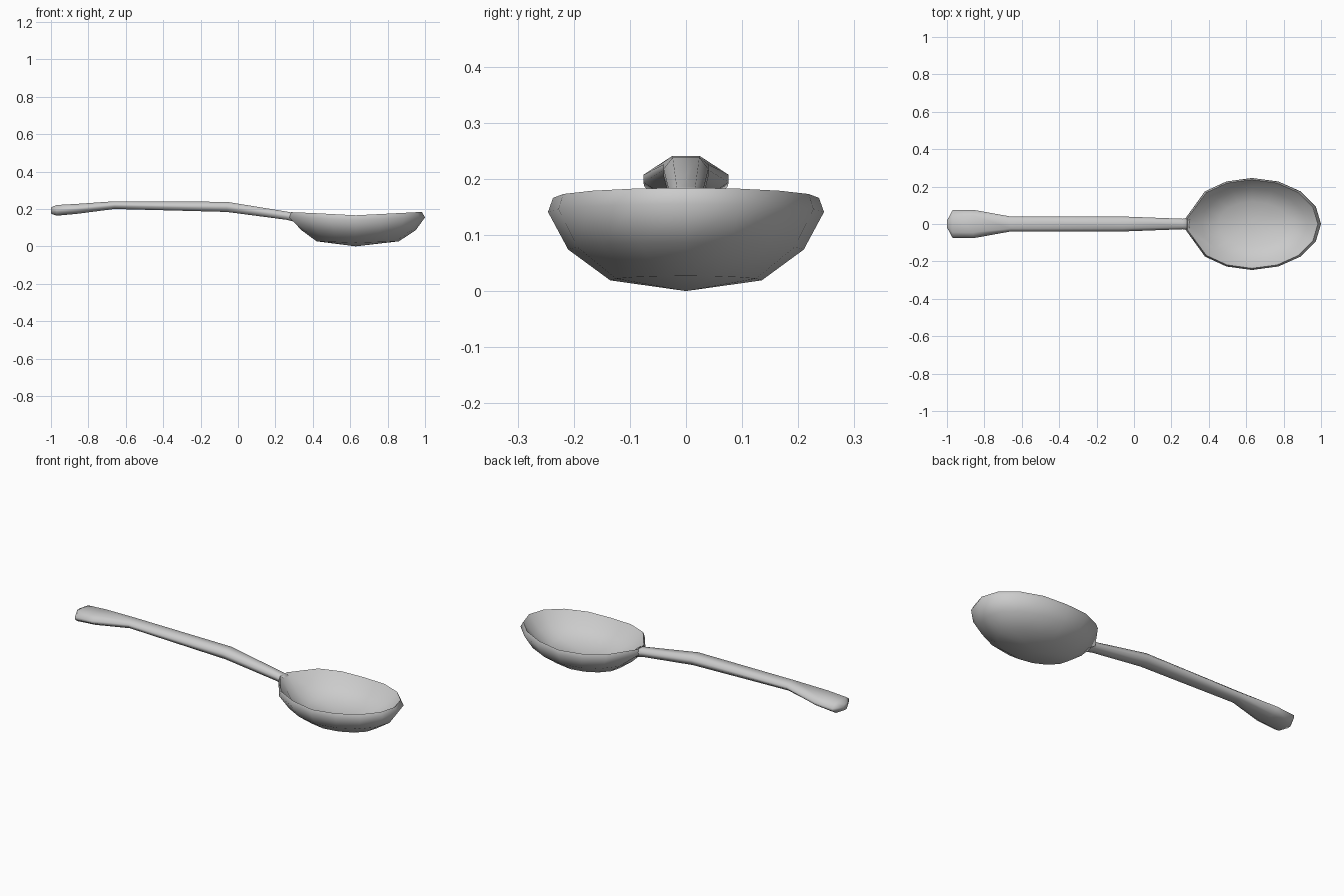
import bpy, bmesh, math

if "Cube" in bpy.data.objects:
    bpy.data.objects.remove(bpy.data.objects["Cube"])


def loft(name, rings, start=None, end=None):
    """Skin equal-length point rings; close each end with a tip point or a cap."""
    bm = bmesh.new()
    loops = [[bm.verts.new(p) for p in r] for r in rings]
    n = len(loops[0])
    for a, b in zip(loops, loops[1:]):
        for i in range(n):
            j = (i + 1) % n
            bm.faces.new((a[i], a[j], b[j], b[i]))
    for loop, tip in ((loops[0], start), (loops[-1], end)):
        if tip is None:
            bm.faces.new(loop)
        else:
            t = bm.verts.new(tip)
            for i in range(n):
                bm.faces.new((loop[i], loop[(i + 1) % n], t))
    bmesh.ops.recalc_face_normals(bm, faces=bm.faces)
    me = bpy.data.meshes.new(name)
    bm.to_mesh(me)
    bm.free()
    ob = bpy.data.objects.new(name, me)
    bpy.context.collection.objects.link(ob)
    bpy.context.view_layer.objects.active = ob
    ob.select_set(True)
    bpy.ops.object.shade_smooth_by_angle(angle=math.radians(85))
    ob.select_set(False)
    return ob


# Bowl: 16-sided rings, outside bottom -> rim -> inside bottom
CX = 0.63


def bowl_ring(left, right, half_width, z, lift=0.0, neck=None):
    pts = []
    for i in range(16):
        a = i * math.tau / 16
        c, s = math.cos(a), math.sin(a)
        x = CX + c * (right - CX if c > 0 else CX - left)
        y = half_width * s
        if neck and i in (7, 8, 9):  # pinch the outline into the neck
            x, y = left, (8 - i) * neck
        pts.append((x, y, z + lift * abs(c)))
    return pts


bowl_rings = [
    bowl_ring(0.42, 0.86, 0.135, 0.019, 0.008),
    bowl_ring(0.34, 0.95, 0.21, 0.074, 0.012),
    bowl_ring(0.275, 1.0, 0.246, 0.141, 0.014, 0.03),
    bowl_ring(0.285, 0.983, 0.237, 0.166, 0.018, 0.03),
    bowl_ring(0.36, 0.92, 0.19, 0.105, 0.012),
    bowl_ring(0.45, 0.83, 0.12, 0.065, 0.005),
]
loft("bowl", bowl_rings, (CX, 0, 0), (CX, 0, 0.05))

# Handle: octagonal sections (x, half width, bottom z, top z)
sections = [
    (-1.0, 0.018, 0.175, 0.208),
    (-0.97, 0.074, 0.164, 0.221),
    (-0.86, 0.076, 0.174, 0.227),
    (-0.66, 0.04, 0.200, 0.241),
    (-0.06, 0.04, 0.184, 0.238),
    (0.26, 0.028, 0.142, 0.186),
    (0.30, 0.032, 0.132, 0.178),
]
shape = [(1, -0.25), (1, 0.25), (0.6, 1), (-0.6, 1),
         (-1, 0.25), (-1, -0.25), (-0.6, -1), (0.6, -1)]
loft("handle", [[(x, w * u, (b + t) / 2 + v * (t - b) / 2) for u, v in shape]
                for x, w, b, t in sections])
